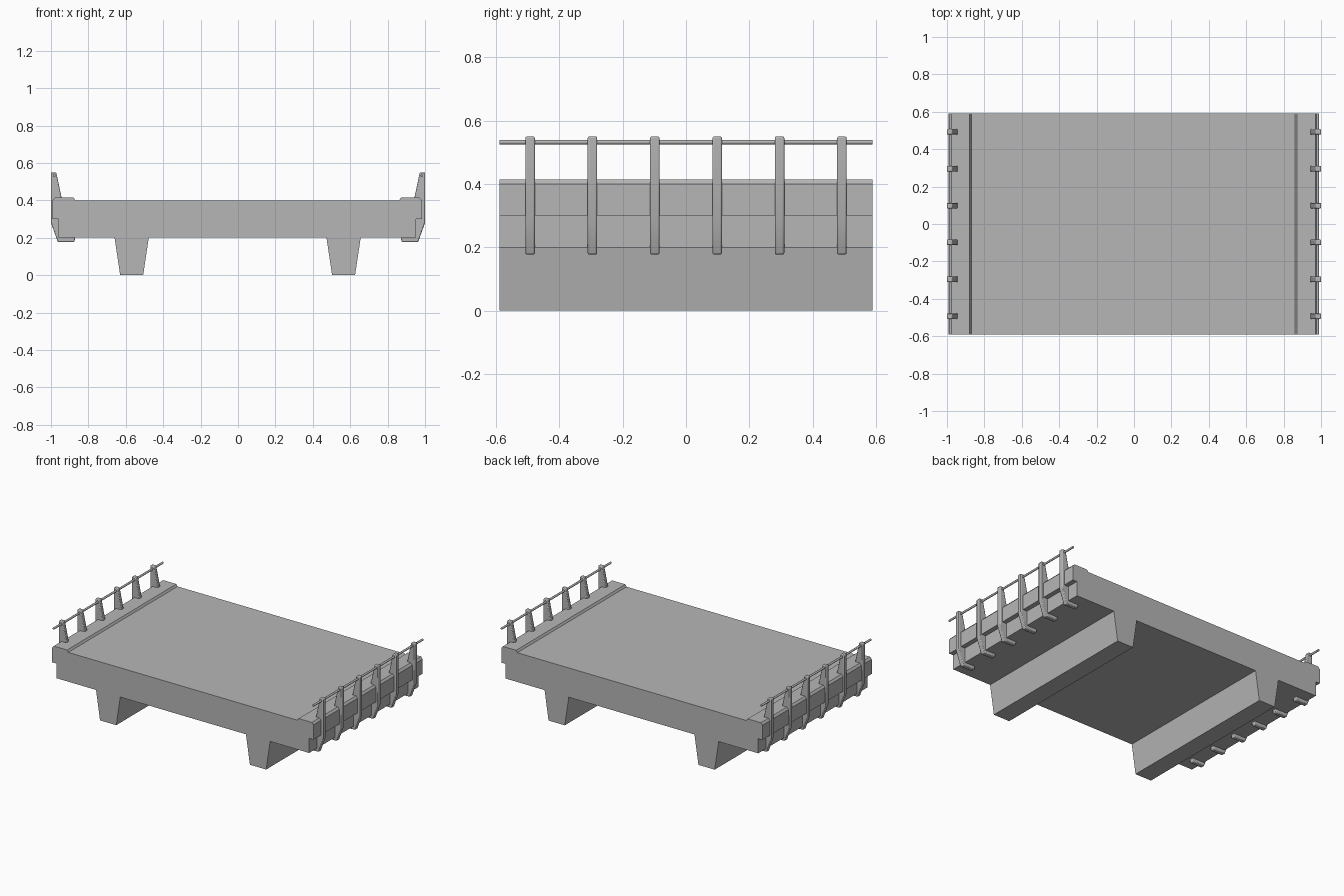
import bpy
import bmesh
import math
from mathutils import Matrix

cube = bpy.data.objects.get("Cube")
if cube:
    bpy.data.objects.remove(cube, do_unlink=True)

HALF_Y = 0.59      # half the span of the deck
SHIFT = -0.004     # the slab sits slightly off centre between the railings

concrete = bpy.data.materials.new("concrete grey")
concrete.use_nodes = True
GREY = (0.47, 0.47, 0.47, 1.0)
concrete.diffuse_color = GREY
concrete.node_tree.nodes["Principled BSDF"].inputs["Base Color"].default_value = GREY


def finish(bm, name):
    bmesh.ops.recalc_face_normals(bm, faces=bm.faces)
    mesh = bpy.data.meshes.new(name)
    bm.to_mesh(mesh)
    bm.free()
    mesh.materials.append(concrete)
    obj = bpy.data.objects.new(name, mesh)
    bpy.context.collection.objects.link(obj)
    return obj


def extrude_profile(name, points, y0, y1):
    """Extrude an x-z outline along y."""
    bm = bmesh.new()
    face = bm.faces.new([bm.verts.new((x, y0, z)) for x, z in points])
    grown = bmesh.ops.extrude_face_region(bm, geom=[face])
    verts = [g for g in grown["geom"] if isinstance(g, bmesh.types.BMVert)]
    bmesh.ops.translate(bm, verts=verts, vec=(0, y1 - y0, 0))
    return finish(bm, name)


def smooth(obj):
    bpy.ops.object.select_all(action="DESELECT")
    obj.select_set(True)
    bpy.context.view_layer.objects.active = obj
    bpy.ops.object.shade_smooth_by_angle(angle=math.radians(35))


# Deck slab with stepped sides and low raised kerbs
half = [(0.955, 0.2), (0.955, 0.3), (0.987, 0.3), (0.987, 0.4),
        (0.975, 0.414), (0.875, 0.414), (0.866, 0.4)]
outline = half + [(-x, z) for x, z in reversed(half)]
extrude_profile("deck", [(x + SHIFT, z) for x, z in outline], -HALF_Y, HALF_Y)

post_outline = [(1.0, 0.55), (1.0, 0.28), (0.963, 0.177), (0.875, 0.177),
                (0.87, 0.205), (0.93, 0.205), (0.94, 0.4), (0.972, 0.55)]

for side, label in ((1, "left"), (-1, "right")):
    # Tapered girder under the deck
    girder = [(0.475, 0.201), (0.505, 0), (0.628, 0), (0.658, 0.201)]
    extrude_profile(label + "_girder", [(side * x + SHIFT / 2, z) for x, z in girder],
                    -HALF_Y, HALF_Y)

    # Bracket posts wrapping around the deck edge
    for i in range(6):
        y = (i - 2.5) * 0.197
        post = extrude_profile(f"{label}_post_{i + 1}",
                               [(side * x, z) for x, z in post_outline],
                               y - 0.015, y + 0.015)
        bevel = post.modifiers.new("rounded edges", "BEVEL")
        bevel.width = 0.005
        bevel.segments = 2
        bevel.limit_method = "ANGLE"
        bevel.angle_limit = math.radians(60)
        smooth(post)

    # Handrail tube
    bm = bmesh.new()
    bmesh.ops.create_cone(bm, cap_ends=True, segments=12, radius1=0.007,
                          radius2=0.007, depth=2 * HALF_Y,
                          matrix=Matrix.Translation((side * 0.982, 0, 0.532))
                          @ Matrix.Rotation(math.pi / 2, 4, "X"))
    smooth(finish(bm, label + "_handrail"))
